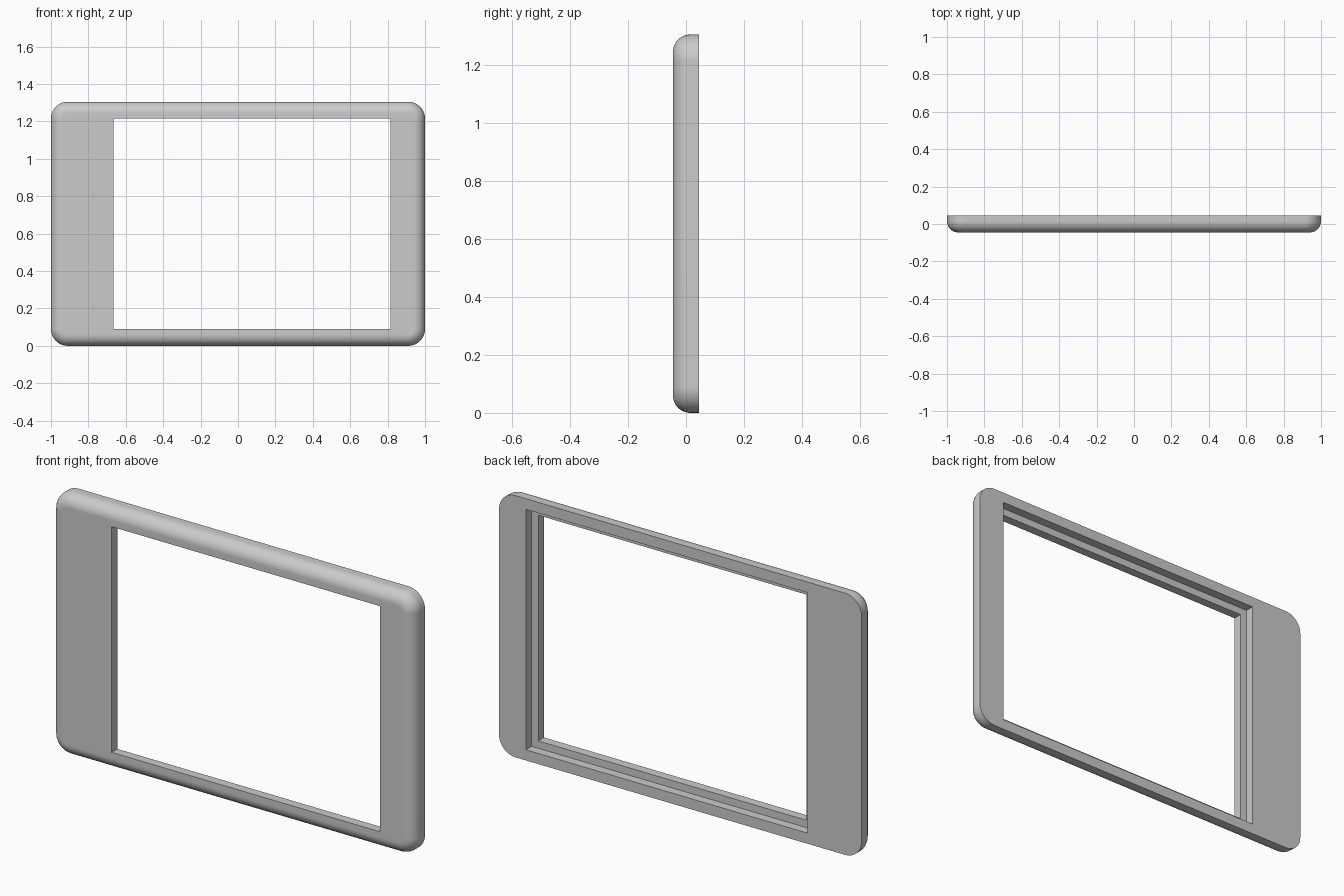
import bpy
import bmesh
from math import sin, cos, pi, radians

cube = bpy.data.objects.get("Cube")
if cube:
    bpy.data.objects.remove(cube, do_unlink=True)

HEIGHT, DEPTH = 1.305, 0.09
CORNER, FILLET, STEPS = 0.09, 0.06, 10
FRONT, BACK = -DEPTH / 2, DEPTH / 2
WINDOW = (-0.665, 0.815, 0.09, 1.215)
REBATE = 0.037

bm = bmesh.new()


def outline(y, inset):
    """Rounded outer rectangle, shrunk by inset."""
    r = CORNER - inset
    cx, low, high = 1 - CORNER, CORNER, HEIGHT - CORNER
    corners = [(cx, high), (-cx, high), (-cx, low), (cx, low)]
    ring = []
    for i, (x, z) in enumerate(corners):
        for k in range(STEPS + 1):
            a = (i + k / STEPS) * pi / 2
            ring.append(bm.verts.new((x + r * cos(a), y, z + r * sin(a))))
    return ring


def opening(y, grow):
    """Square-cornered opening; each corner repeats to match the outline."""
    x0, x1, z0, z1 = WINDOW
    x0, x1, z0, z1 = x0 - grow, x1 + grow, z0 - grow, z1 + grow
    ring = []
    for x, z in [(x1, z1), (x0, z1), (x0, z0), (x1, z0)]:
        ring += [bm.verts.new((x, y, z))] * (STEPS + 1)
    return ring


# Rings run round the frame section: window, front fillet, back, rebate
rings = [opening(FRONT, 0)]
for k in range(STEPS + 1):
    a = k / STEPS * pi / 2
    rings.append(outline(FRONT + FILLET * (1 - cos(a)), FILLET * (1 - sin(a))))
rings += [outline(BACK, 0), opening(BACK, REBATE),
          opening(0, REBATE), opening(0, 0)]

for a, b in zip(rings, rings[1:] + rings[:1]):
    for i in range(len(a)):
        j = (i + 1) % len(a)
        verts = list(dict.fromkeys([a[i], a[j], b[j], b[i]]))
        if len(verts) > 2:
            bm.faces.new(verts)
bmesh.ops.recalc_face_normals(bm, faces=bm.faces[:])

mesh = bpy.data.meshes.new("bezel_frame")
bm.to_mesh(mesh)
bm.free()
frame = bpy.data.objects.new("bezel_frame", mesh)
bpy.context.collection.objects.link(frame)

# Plain grey plastic
grey = bpy.data.materials.new("light_grey")
grey.use_nodes = True
colour = (0.6, 0.6, 0.6, 1)
grey.diffuse_color = colour
grey.node_tree.nodes["Principled BSDF"].inputs["Base Color"].default_value = colour
mesh.materials.append(grey)

# Smooth fillet, crisp edges, truly flat faces
bpy.ops.object.select_all(action="DESELECT")
frame.select_set(True)
bpy.context.view_layer.objects.active = frame
bpy.ops.object.shade_smooth_by_angle(angle=radians(30))
weighted = frame.modifiers.new("flat_face_normals", "WEIGHTED_NORMAL")
weighted.keep_sharp = True
